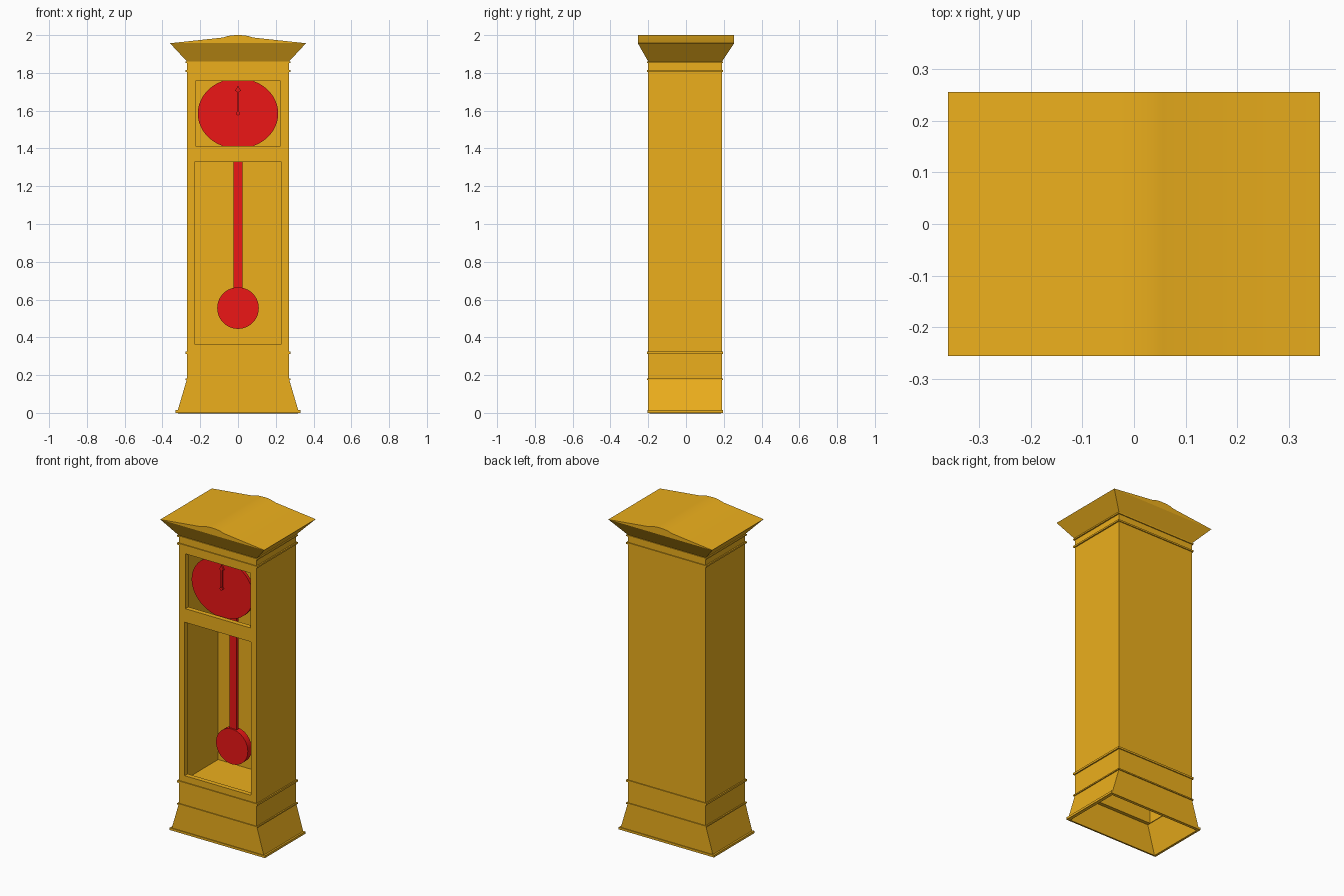
import bpy, bmesh, math

if "Cube" in bpy.data.objects:
    bpy.data.objects.remove(bpy.data.objects["Cube"])

def material(name, rgb):
    m = bpy.data.materials.new(name)
    m.diffuse_color = (*rgb, 1)
    m.use_nodes = True
    m.node_tree.nodes["Principled BSDF"].inputs["Base Color"].default_value = m.diffuse_color
    return m

WOOD = material("golden_wood", (0.84, 0.43, 0.012))
RED = material("red_paint", (0.84, 0.008, 0.008))

def finish(name, bm, mat):
    bmesh.ops.recalc_face_normals(bm, faces=bm.faces)
    me = bpy.data.meshes.new(name)
    bm.to_mesh(me)
    bm.free()
    me.materials.append(mat)
    ob = bpy.data.objects.new(name, me)
    bpy.context.collection.objects.link(ob)
    return ob

def loft(name, sections, wall=0, mat=WOOD):
    """Rectangular sections (z, half x, y front, y back); wall > 0 leaves the ends open."""
    bm = bmesh.new()
    rings = [[bm.verts.new(p) for p in ((-x, f, z), (x, f, z), (x, b, z), (-x, b, z))]
             for z, x, f, b in sections]
    for lo, hi in zip(rings, rings[1:]):
        for i in range(4):
            j = (i + 1) % 4
            bm.faces.new((lo[i], lo[j], hi[j], hi[i]))
    if not wall:
        bm.faces.new(rings[0][::-1])
        bm.faces.new(rings[-1])
    ob = finish(name, bm, mat)
    if wall:
        s = ob.modifiers.new("wall", 'SOLIDIFY')
        s.thickness, s.offset, s.use_even_offset = wall, -1, True
    return ob

def prism(name, pts, y0, y1, mat):
    """Extrude an x-z outline along y."""
    bm = bmesh.new()
    face = bm.faces.new([bm.verts.new((x, y0, z)) for x, z in pts])
    new = bmesh.ops.extrude_face_region(bm, geom=[face])["geom"]
    bmesh.ops.translate(bm, vec=(0, y1 - y0, 0),
                        verts=[v for v in new if isinstance(v, bmesh.types.BMVert)])
    return finish(name, bm, mat)

def ellipse(rx, rz, cz, n=48):
    return [(rx * math.cos(2 * math.pi * i / n), cz + rz * math.sin(2 * math.pi * i / n))
            for i in range(n)]

def smooth(ob, angle=30):
    bpy.ops.object.select_all(action='DESELECT')
    ob.select_set(True)
    bpy.context.view_layer.objects.active = ob
    bpy.ops.object.shade_smooth_by_angle(angle=math.radians(angle))

F, B = -0.20, 0.19   # front and back of the case

# case: hollow box with a dial opening and a door opening
case = loft("case", [(0.18, 0.27, F, B), (1.86, 0.27, F, B)])
for label, z0, z1, x, f, b in (("cavity", 0.10, 1.85, 0.26, F + 0.03, B - 0.015),
                               ("dial_opening", 1.413, 1.757, 0.225, F - 0.1, F + 0.1),
                               ("door_opening", 0.365, 1.327, 0.23, F - 0.1, F + 0.1)):
    cutter = loft(label, [(z0, x, f, b), (z1, x, f, b)])
    cutter.hide_render = True
    mod = case.modifiers.new(label, 'BOOLEAN')
    mod.operation, mod.solver, mod.object = 'DIFFERENCE', 'EXACT', cutter
    bpy.context.view_layer.objects.active = case
    bpy.ops.object.modifier_apply(modifier=label)
    bpy.data.objects.remove(cutter)

# floor inside the case
loft("cavity_floor", [(0.30, 0.262, F + 0.01, B - 0.01), (0.315, 0.262, F + 0.01, B - 0.01)])

# flared hollow base and its foot rim
loft("base", [(0.0, 0.323, F, B), (0.18, 0.27, F, B)], wall=0.01)
loft("foot_rim", [(0.0, 0.33, F - 0.005, B + 0.005), (0.014, 0.33, F - 0.005, B + 0.005)], wall=0.012)

# thin mouldings around the case
for i, (z, h) in enumerate(((0.174, 0.008), (0.313, 0.012), (1.804, 0.010), (1.853, 0.008))):
    loft(f"moulding_{i + 1}", [(z, 0.278, F - 0.006, B + 0.006),
                               (z + h, 0.278, F - 0.006, B + 0.006)], wall=0.014)

# flared crown and the low pitched roof with a central hump
loft("crown", [(1.86, 0.27, F, B), (1.957, 0.36, -0.255, 0.255)])
half = [(0.36, 1.957), (0.08, 1.987), (0.055, 1.995), (0.03, 1.999)]
roof = prism("roof", half + [(0, 2.0)] + [(-x, z) for x, z in half[::-1]], -0.255, 0.255, WOOD)
smooth(roof, 20)

# dial and its hand
smooth(prism("dial", ellipse(0.213, 0.186, 1.585), -0.155, -0.135, RED))
arrow = [(0.006, 1.58), (0.006, 1.70), (0.015, 1.705)]
prism("clock_hand", arrow + [(0, 1.733)] + [(-x, z) for x, z in arrow[::-1]], -0.166, -0.154, RED)
smooth(prism("hand_hub", ellipse(0.010, 0.010, 1.585, 20), -0.168, -0.154, RED))

# pendulum rod and bob
loft("pendulum_rod", [(0.60, 0.025, -0.05, -0.03), (1.60, 0.025, -0.05, -0.03)], mat=RED)
smooth(prism("pendulum_bob", ellipse(0.11, 0.11, 0.555), -0.06, -0.02, RED))
